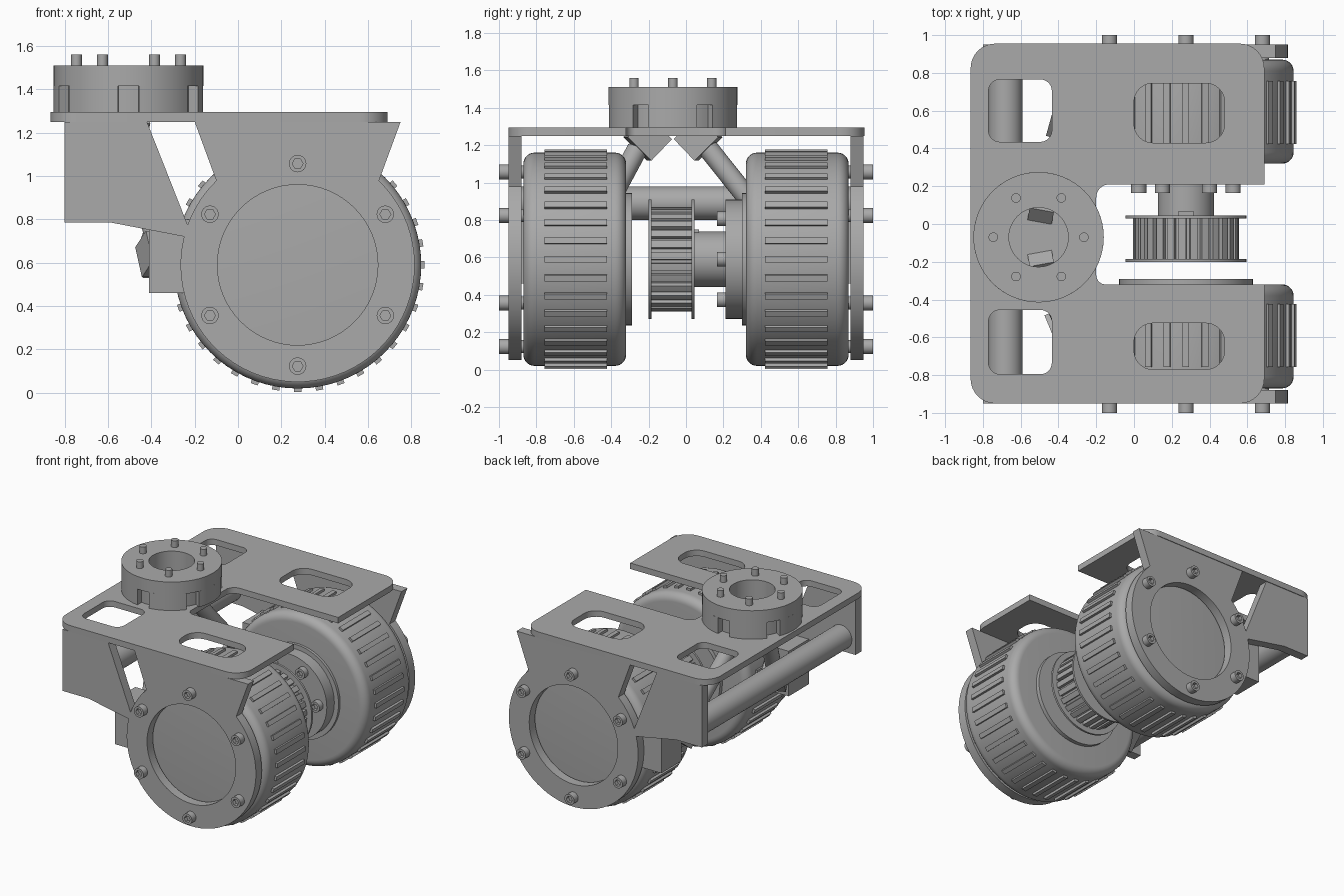
import bpy, bmesh
from math import cos, sin, pi, radians
from mathutils import Vector, Matrix

if "Cube" in bpy.data.objects:
    bpy.data.objects.remove(bpy.data.objects["Cube"], do_unlink=True)

grey = bpy.data.materials.new("plain_grey")
grey.use_nodes = True
grey.diffuse_color = (0.4, 0.4, 0.4, 1)
grey.node_tree.nodes["Principled BSDF"].inputs["Base Color"].default_value = (0.4, 0.4, 0.4, 1)

AX, AZ = 0.275, 0.59          # wheel axle
TX, TY = -0.505, -0.07        # turntable centre


def finish(name, bm):
    bmesh.ops.remove_doubles(bm, verts=bm.verts, dist=0.0002)
    bmesh.ops.recalc_face_normals(bm, faces=bm.faces)
    mesh = bpy.data.meshes.new(name)
    bm.to_mesh(mesh)
    bm.free()
    mesh.materials.clear()
    mesh.materials.append(grey)
    mesh.shade_smooth()
    mesh.set_sharp_from_angle(angle=radians(30))
    ob = bpy.data.objects.new(name, mesh)
    bpy.context.collection.objects.link(ob)
    return ob


def arc(cx, cy, r, a0=0, a1=360, n=48):
    """Points on an arc; a full circle leaves out the repeated end."""
    m = n if abs(a1 - a0) >= 360 else n - 1
    angles = [radians(a0 + (a1 - a0) * i / m) for i in range(n)]
    return [(cx + r * cos(a), cy + r * sin(a)) for a in angles]


def rounded(corners):
    """Right-angled outline whose corners (x, y, r) are rounded."""
    out = []
    for i, (x, y, r) in enumerate(corners):
        p = Vector((x, y))
        a = (Vector(corners[i - 1][:2]) - p).normalized()
        b = (Vector(corners[(i + 1) % len(corners)][:2]) - p).normalized()
        steps = [k * pi / 16 for k in range(9)] if r else [0]
        out += [tuple(p + r * (a + b) - r * (b * cos(t) + a * sin(t))) for t in steps]
    return out


def prism(name, loops, lo, hi, axis="Z"):
    """Extrude outlines with holes from lo to hi along Z, or along Y (outline in x, z)."""
    cu = bpy.data.curves.new(name, "CURVE")
    cu.dimensions, cu.fill_mode = "2D", "BOTH"
    cu.extrude = (hi - lo) / 2
    for loop in loops:
        sp = cu.splines.new("POLY")
        sp.points.add(len(loop) - 1)
        for pt, (u, v) in zip(sp.points, loop):
            pt.co = (u, v, 0, 1)
        sp.use_cyclic_u = True
    tmp = bpy.data.objects.new(name + "_tmp", cu)
    mesh = bpy.data.meshes.new_from_object(tmp)
    bm = bmesh.new()
    bm.from_mesh(mesh)
    bpy.data.objects.remove(tmp)
    bpy.data.curves.remove(cu)
    bpy.data.meshes.remove(mesh)
    mid = (lo + hi) / 2
    if axis == "Z":
        bm.transform(Matrix.Translation((0, 0, mid)))
    else:
        bm.transform(Matrix.Translation((0, mid, 0)) @ Matrix.Rotation(pi / 2, 4, "X"))
    return finish(name, bm)


def disc(name, r, lo, hi, x=AX, z=AZ, n=48):
    return prism(name, [arc(x, z, r, n=n)], min(lo, hi), max(lo, hi), "Y")


def box(name, lo, hi):
    bm = bmesh.new()
    bmesh.ops.create_cube(bm, size=1)
    lo, hi = Vector(lo), Vector(hi)
    bm.transform(Matrix.Translation((lo + hi) / 2) @ Matrix.Diagonal((*(hi - lo), 1)))
    return finish(name, bm)


def along(name, p, q, size, is_round):
    """Rod or box running from p to q."""
    p, q = Vector(p), Vector(q)
    bm = bmesh.new()
    if is_round:
        bmesh.ops.create_cone(bm, cap_ends=True, segments=32, radius1=0.5, radius2=0.5, depth=1)
    else:
        bmesh.ops.create_cube(bm, size=1)
    rot = (q - p).to_track_quat("Z", "Y").to_matrix().to_4x4()
    bm.transform(Matrix.Translation((p + q) / 2) @ rot
                 @ Matrix.Diagonal((size[0], size[1], (q - p).length, 1)))
    return finish(name, bm)


def bolt(name, x, z, y_seat, out, length):
    """Socket-head bolt pointing along y, head standing out from y_seat."""
    a, b = sorted((y_seat, y_seat + out * length))
    prism(name + "_head", [arc(x, z, 0.04, n=24), arc(x, z, 0.025, n=6)], a, b, "Y")
    disc(name + "_core", 0.035, y_seat - out * 0.08, y_seat + out * length * 0.45, x, z, 24)


def wheel(name, s):
    # Lathe a tyre with rounded shoulders
    r, f, y0, y1 = 0.57, 0.06, 0.32, 0.87
    prof = [(0, y0)] + arc(r - f, y0 + f, f, -90, 0, 8) + arc(r - f, y1 - f, f, 0, 90, 8) + [(0, y1)]
    bm = bmesh.new()
    vs = [bm.verts.new((AX + u, s * v, AZ)) for u, v in prof]
    es = [bm.edges.new(pair) for pair in zip(vs, vs[1:])]
    bmesh.ops.spin(bm, geom=vs + es, cent=(AX, 0, AZ), axis=(0, 1, 0), angle=2 * pi, steps=72)
    finish(name + "_tyre", bm)
    # Tread bars
    bm = bmesh.new()
    for i in range(36):
        m = (Matrix.Translation((AX, s * 0.59, AZ)) @ Matrix.Rotation(i * pi / 18, 4, "Y")
             @ Matrix.Translation((0.567, 0, 0)) @ Matrix.Diagonal((0.038, 0.335, 0.034, 1)))
        bmesh.ops.create_cube(bm, size=1, matrix=m)
    finish(name + "_tread", bm)


# Deck: U-shaped plate with four windows
deck = rounded([(-0.865, -0.95, 0.13), (0.69, -0.95, 0.13), (0.69, -0.32, 0), (-0.2, -0.32, 0.05),
                (-0.2, 0.21, 0.07), (0.69, 0.21, 0), (0.69, 0.955, 0.13), (-0.865, 0.955, 0.13)])


def window(x0, y0, x1, y1, r):
    return rounded([(x0, y0, r), (x1, y0, r), (x1, y1, r), (x0, y1, r)])


prism("deck_plate", [deck, window(-0.77, 0.435, -0.435, 0.765, 0.06),
                     window(-0.77, -0.795, -0.435, -0.455, 0.06),
                     window(0, 0.43, 0.48, 0.745, 0.1),
                     window(0, -0.77, 0.48, -0.525, 0.1)], 1.25, 1.295)

# Side plates, wheels, bolts and struts, one set per side
side = ([(-0.8, 1.25), (-0.42, 1.25)] + arc(AX, AZ, 0.54, 160, 134, 8)
        + [(-0.2, 1.25), (0.75, 1.25)] + arc(AX, AZ, 0.54, 46, -194, 48)
        + [(-0.585, 0.785), (-0.8, 0.785)])
for s, end in ((-1, "front"), (1, "rear")):
    lo, hi = sorted((s * 0.88, s * 0.95))
    prism(end + "_side_plate", [side, arc(AX, AZ, 0.37, n=64)], lo, hi, "Y")
    wheel(end + "_wheel", s)
    for i, (x, z) in enumerate(arc(AX, AZ, 0.467, 30, 390, 6)):
        bolt(f"{end}_plate_bolt_{i}", x, z, s * 0.95, s, 0.05)
    a, b = sorted((s * 0.64, s * 0.88))
    box(end + "_wheel_block", (-0.41, a, 0.46), (-0.2, b, 0.8))
    # Diagonal strut with a square socket at each end
    top = Vector((-0.5, TY + s * 0.08, 1.295))
    mid = Vector((-0.48, TY + s * 0.19, 1.18))
    foot = Vector((-0.36, s * 0.55, 0.64))
    step = (foot - mid).normalized() * 0.08
    along(end + "_strut_socket", top, mid, (0.13, 0.18), False)
    along(end + "_strut", mid, foot, (0.11, 0.11), True)
    along(end + "_strut_foot", foot - step, foot + step, (0.16, 0.15), False)

# Cross bar between the side plates
disc("cross_bar", 0.09, -0.88, 0.88, -0.68, 0.89, 32)

# Drive hub and toothed pulley
disc("front_inner_cap", 0.355, -0.33, -0.29)
disc("rear_inner_cap", 0.355, 0.3, 0.33)
disc("hub_flange", 0.32, 0.21, 0.32)
disc("hub_shaft", 0.148, 0.0, 0.22)
box("hub_key", (0.235, 0.03, 0.7), (0.315, 0.07, 0.75))
for i, (x, z) in enumerate(arc(AX, AZ, 0.25, 0, 360, 6)):
    bolt(f"hub_bolt_{i}", x, z, 0.21, -1, 0.045)
teeth = []
for i in range(28):
    a = i * 360 / 28
    teeth += arc(AX, AZ, 0.28, a, a + 8, 3) + arc(AX, AZ, 0.255, a + 8.6, a + 12.2, 2)
prism("pulley_teeth", [teeth], -0.19, 0.035, "Y")
for y, end in ((-0.2, "front"), (0.03, "rear")):
    disc(end + "_pulley_rim", 0.32, y, y + 0.015, n=64)

# Turntable ring, notched at the bottom, with six pins
notched = []
for i in range(6):
    a = 30 + 60 * i
    notched += arc(TX, TY, 0.345, a + 8, a + 52, 10) + arc(TX, TY, 0.295, a + 50.8, a + 69.2, 4)
bore = arc(TX, TY, 0.157)
prism("turntable_base", [notched, bore], 1.295, 1.415)
prism("turntable_ring", [arc(TX, TY, 0.345, n=64), bore], 1.415, 1.51)
for i, (x, y) in enumerate(arc(TX, TY, 0.24, 0, 360, 6)):
    prism(f"turntable_pin_{i}", [arc(x, y, 0.025, n=20)], 1.5, 1.56)
